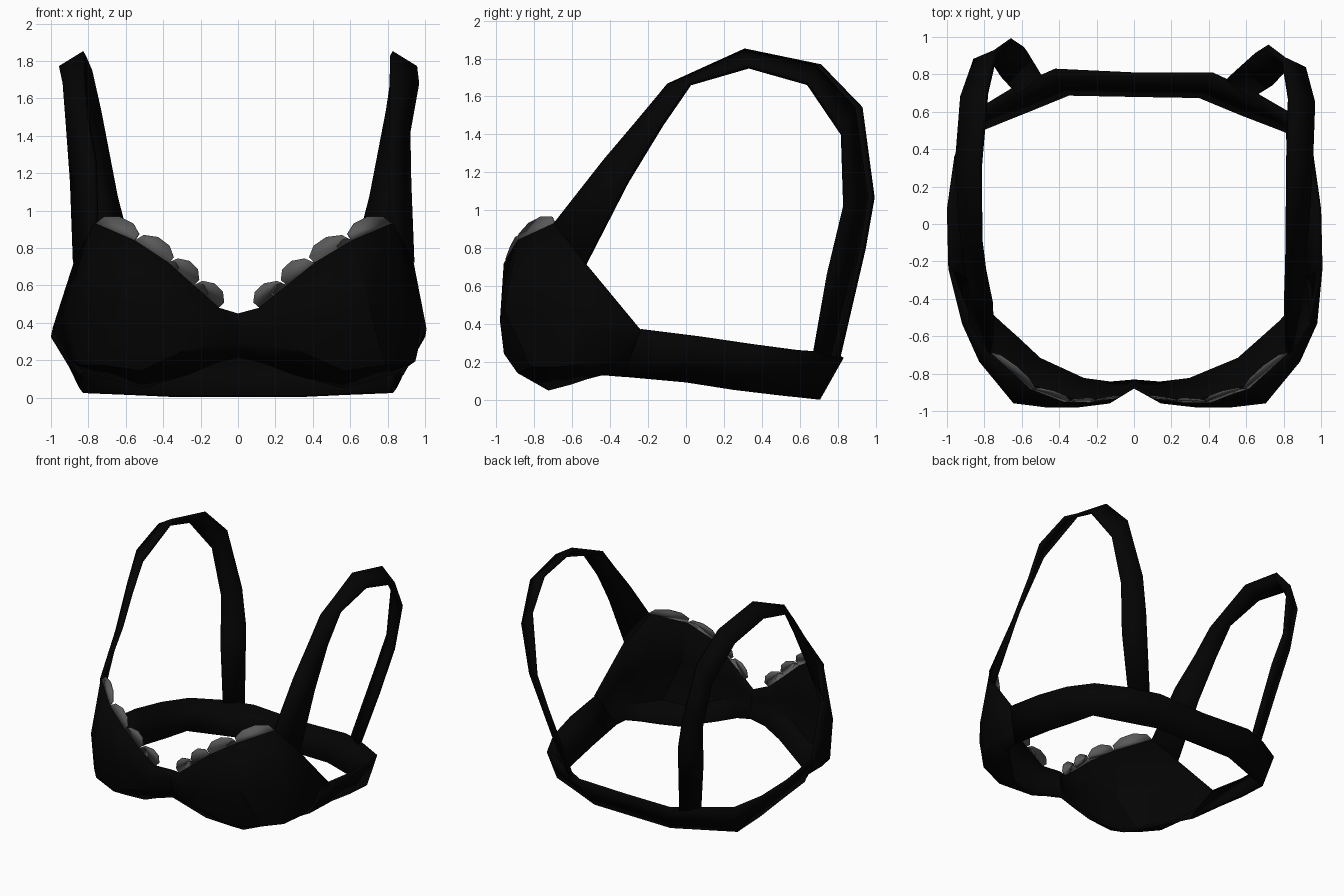
import bpy, bmesh, math
from mathutils import Vector

if "Cube" in bpy.data.objects:
    bpy.data.objects.remove(bpy.data.objects["Cube"])


def material(name, v):
    m = bpy.data.materials.new(name)
    m.diffuse_color = (v, v, v, 1)
    m.use_nodes = True
    m.node_tree.nodes["Principled BSDF"].inputs["Base Color"].default_value = m.diffuse_color
    return m


BLACK = material("black_fabric", 0.001)
GREY = material("lace_grey", 0.1)


def skew(p, side):
    # place a right-half point on either side, with the garment's slight lopsidedness
    x, y, z = p
    front = max(0, min(1, (-.15 - y) / .35))
    back = max(0, min(1, (y - .4) / .4))
    strap = max(0, min(1, (z - .3) / .5)) * back
    x = x * side + .03 * min(1, x / .6) * (front + strap)
    return Vector((x, y - .025 * back * side * min(1, abs(x)), z))


def finish(name, bm, thick, mat):
    # join the halves, then give the cloth thickness
    bmesh.ops.remove_doubles(bm, verts=bm.verts, dist=.0005)
    bmesh.ops.recalc_face_normals(bm, faces=bm.faces)
    me = bpy.data.meshes.new(name)
    bm.to_mesh(me)
    bm.free()
    me.materials.append(mat)
    ob = bpy.data.objects.new(name, me)
    bpy.context.collection.objects.link(ob)
    s = ob.modifiers.new("thickness", 'SOLIDIFY')
    s.thickness, s.offset = thick, 0
    bpy.ops.object.select_all(action='DESELECT')
    ob.select_set(True)
    bpy.context.view_layer.objects.active = ob
    bpy.ops.object.shade_smooth_by_angle(angle=math.radians(30))


def sheet(name, rows, thick, mat):
    # quad grid through rows of points, on both sides
    bm = bmesh.new()
    for side in (1, -1):
        vs = [[bm.verts.new(skew(p, side)) for p in r] for r in rows]
        for a, b in zip(vs, vs[1:]):
            for i in range(len(a) - 1):
                bm.faces.new((a[i], a[i + 1], b[i + 1], b[i]))
    finish(name, bm, thick, mat)


# cups: rows from lower edge to neckline, centre to side
hem = [(0, -.84, .22), (.13, -.85, .19), (.28, -.83, .13), (.53, -.72, .06),
       (.65, -.61, .09), (.75, -.52, .12), (.83, -.44, .14), (.86, -.33, .13)]
low = [(0, -.86, .30), (.14, -.93, .28), (.32, -.95, .25), (.54, -.88, .15),
       (.75, -.81, .18), (.86, -.68, .18), (.91, -.5, .2), (.905, -.3, .21)]
mid = [(0, -.87, .38), (.14, -.95, .38), (.31, -.97, .42), (.5, -.97, .42),
       (.67, -.95, .48), (.85, -.73, .48), (.94, -.53, .44), (.95, -.27, .29)]
neck = [(0, -.87, .45), (.11, -.93, .48), (.25, -.95, .6), (.39, -.95, .72),
        (.58, -.88, .84), (.79, -.69, .93), (.9, -.53, .72), (.99, -.24, .37)]
sheet("cups", [hem, low, mid, neck], .02, BLACK)

# band round the back, flaring upward
band_top = [(.99, -.24, .37), (.99, .08, .33), (.95, .36, .29), (.86, .58, .26),
            (.64, .71, .25), (.42, .81, .23), (0, .8, .22)]
band_low = [(.86, -.33, .13), (.85, 0, .1), (.84, .25, .06), (.82, .5, .03),
            (.57, .6, .02), (.35, .69, .01), (0, .69, .01)]
sheet("back_band", [band_low, band_top], .024, BLACK)

# shoulder straps: ribbon between inner and outer edge
inner = [(.79, -.69, .93), (.79, -.43, 1.26), (.81, -.25, 1.47), (.82, -.09, 1.66),
         (.82, .31, 1.84), (.81, .69, 1.76), (.77, .9, 1.54), (.68, .965, 1.07),
         (.61, .92, .8), (.5, .79, .23)]
outer = [(.9, -.53, .72), (.9, -.31, 1.15), (.91, -.13, 1.45), (.93, .02, 1.67),
         (.95, .33, 1.76), (.94, .66, 1.67), (.88, .85, 1.4), (.8, .86, 1.02),
         (.73, .77, .66), (.63, .69, .24)]
sheet("shoulder_straps", [inner, outer], .03, BLACK)

# scalloped lace along the neckline
bm = bmesh.new()
outline = [(0, 0), (-.03, .5), (.2, .95), (.55, 1), (.88, .6), (1, 0)]
for side in (1, -1):
    for p, q in zip(neck[1:5], neck[2:6]):
        p, q = Vector(p), Vector(q)
        d = q - p
        up = Vector((-d.z, 0, d.x)).normalized() * .085 + Vector((0, .015, 0))
        bm.faces.new([bm.verts.new(skew(p + d * u + up * v, side)) for u, v in outline])
finish("lace_scallops", bm, .008, GREY)
